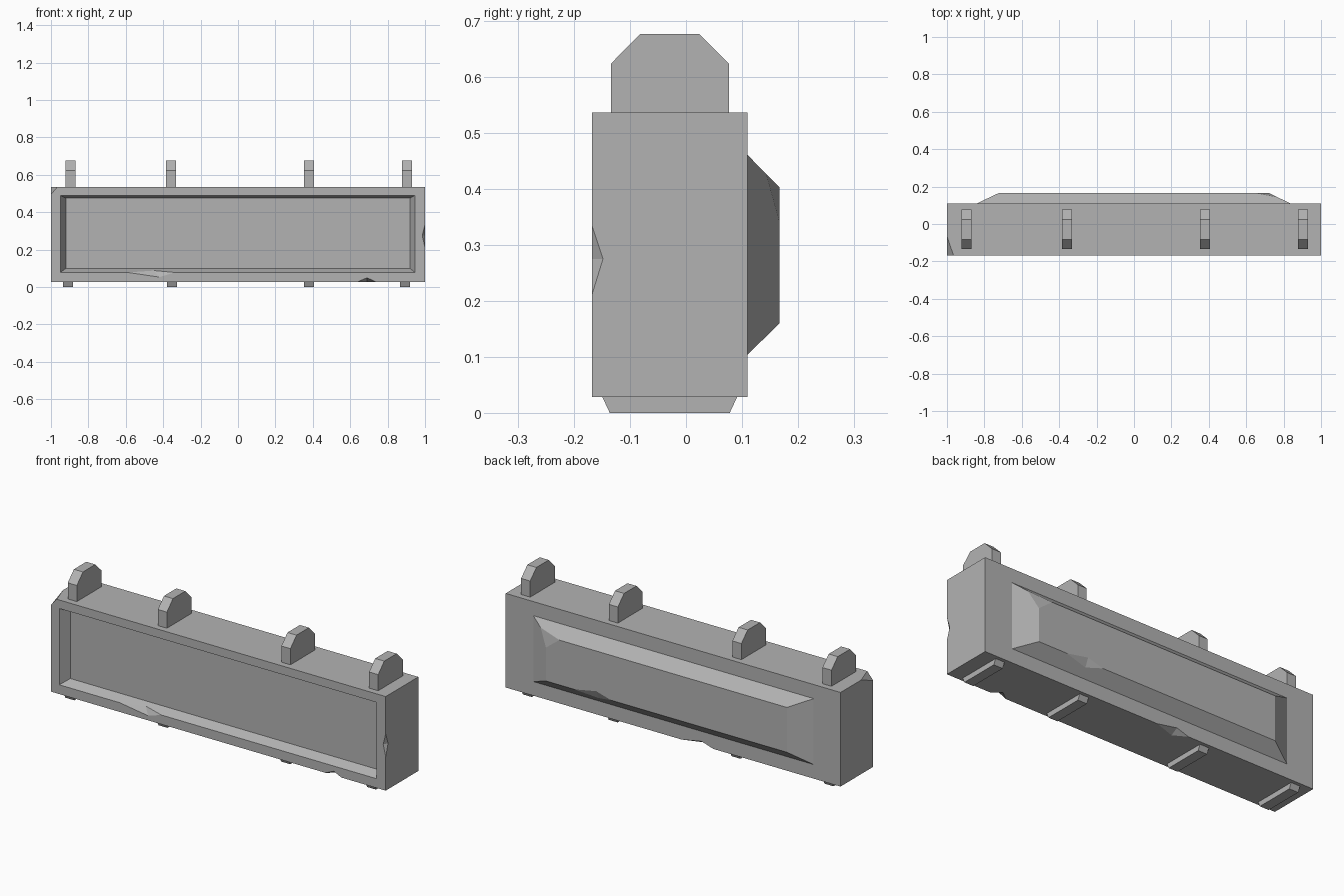
import bpy, bmesh
from mathutils import Vector as V

cube = bpy.data.objects.get("Cube")
if cube:
    bpy.data.objects.remove(cube, do_unlink=True)

stone = bpy.data.materials.new("grey stone")
stone.use_nodes = True
GREY = (0.45, 0.45, 0.45, 1)
stone.diffuse_color = GREY
bsdf = next(n for n in stone.node_tree.nodes if n.type == 'BSDF_PRINCIPLED')
bsdf.inputs["Base Color"].default_value = GREY
bsdf.inputs["Roughness"].default_value = 0.9


def finish(bm, name):
    bmesh.ops.recalc_face_normals(bm, faces=bm.faces)
    mesh = bpy.data.meshes.new(name)
    bm.to_mesh(mesh)
    bm.free()
    mesh.materials.append(stone)
    ob = bpy.data.objects.new(name, mesh)
    bpy.context.collection.objects.link(ob)
    return ob


def loft(rings, name):
    """Join rings of equal length and cap both ends."""
    bm = bmesh.new()
    loops = [[bm.verts.new(p) for p in ring] for ring in rings]
    for a, b in zip(loops, loops[1:]):
        for i in range(len(a)):
            j = (i + 1) % len(a)
            bm.faces.new((a[i], a[j], b[j], b[i]))
    bm.faces.new(loops[0])
    bm.faces.new(loops[-1])
    return finish(bm, name)


def rect(x0, x1, z0, z1, y):
    return [(x0, y, z0), (x1, y, z0), (x1, y, z1), (x0, y, z1)]


# Slab: recessed front panel, frame, raised back panel
slab = loft([
    rect(-0.92, 0.92, 0.10, 0.475, -0.116),
    rect(-0.95, 0.945, 0.078, 0.49, -0.168),
    rect(-1, 1, 0.028, 0.536, -0.168),
    rect(-1, 1, 0.028, 0.536, 0.11),
    rect(-0.84, 0.835, 0.104, 0.46, 0.11),
    rect(-0.72, 0.72, 0.16, 0.402, 0.167),
], "slab")


def cut(points, name):
    bm = bmesh.new()
    v = [bm.verts.new(p) for p in points]
    for i, j, k in ((0, 1, 2), (0, 1, 3), (0, 2, 3), (1, 2, 3)):
        bm.faces.new((v[i], v[j], v[k]))
    cutter = finish(bm, name)
    cutter.hide_render = True
    cutter.hide_viewport = True
    mod = slab.modifiers.new(name, 'BOOLEAN')
    mod.operation = 'DIFFERENCE'
    mod.solver = 'EXACT'
    mod.object = cutter


def edge_chip(name, a, b, c, d):
    """Notch an edge from a to b; c and d lie on the two adjoining faces."""
    a, b, c, d = map(V, (a, b, c, d))
    mid = (c + d) / 2
    cut([a + (a - mid) * 0.3, b + (b - mid) * 0.3,
         c + (c - d) * 0.3, d + (d - c) * 0.3], name)


def corner_chip(name, corner, *pts):
    """Slice a corner off along the plane through three points."""
    pts = [V(p) for p in pts]
    mid = sum(pts, V()) / 3
    cut([mid + (p - mid) * 1.5 for p in pts + [V(corner)]], name)


# Worn chips
corner_chip("top_corner_chip", (-1, -0.168, 0.536),
            (-1, -0.168, 0.495), (-0.965, -0.168, 0.536), (-1, -0.065, 0.536))
corner_chip("back_panel_corner_chip", (0.72, 0.167, 0.402),
            (0.64, 0.167, 0.402), (0.72, 0.167, 0.34), (0.77, 0.143, 0.426))
edge_chip("side_chip", (1, -0.168, 0.21), (1, -0.168, 0.335),
          (1, -0.148, 0.275), (0.985, -0.168, 0.275))
edge_chip("front_base_chip", (0.64, -0.168, 0.028), (0.735, -0.168, 0.028),
          (0.69, -0.168, 0.05), (0.69, -0.13, 0.028))
edge_chip("back_base_chip", (-0.05, 0.11, 0.028), (-0.24, 0.11, 0.028),
          (-0.17, 0.11, 0.05), (-0.17, 0.07, 0.028))
edge_chip("frame_chip", (-0.59, -0.168, 0.078), (-0.34, -0.168, 0.078),
          (-0.42, -0.168, 0.053), (-0.45, -0.1444, 0.088))
edge_chip("back_panel_chip", (0.33, 0.167, 0.16), (0.55, 0.167, 0.16),
          (0.42, 0.167, 0.185), (0.42, 0.147, 0.1404))


# Lugs on top and feet below, extruded across x
def plates(name, xs, profile):
    for n, x in enumerate(xs, 1):
        loft([[(x + s, y, z) for y, z in profile] for s in (-0.027, 0.027)],
             f"{name}_{n}")


plates("top_lug", (-0.896, -0.358, 0.38, 0.904),
       [(-0.134, 0.53), (-0.134, 0.623), (-0.082, 0.676),
        (0.024, 0.676), (0.077, 0.623), (0.077, 0.53)])
plates("foot", (-0.909, -0.353, 0.38, 0.893),
       [(-0.15, 0.03), (-0.136, 0), (0.078, 0), (0.092, 0.03)])
